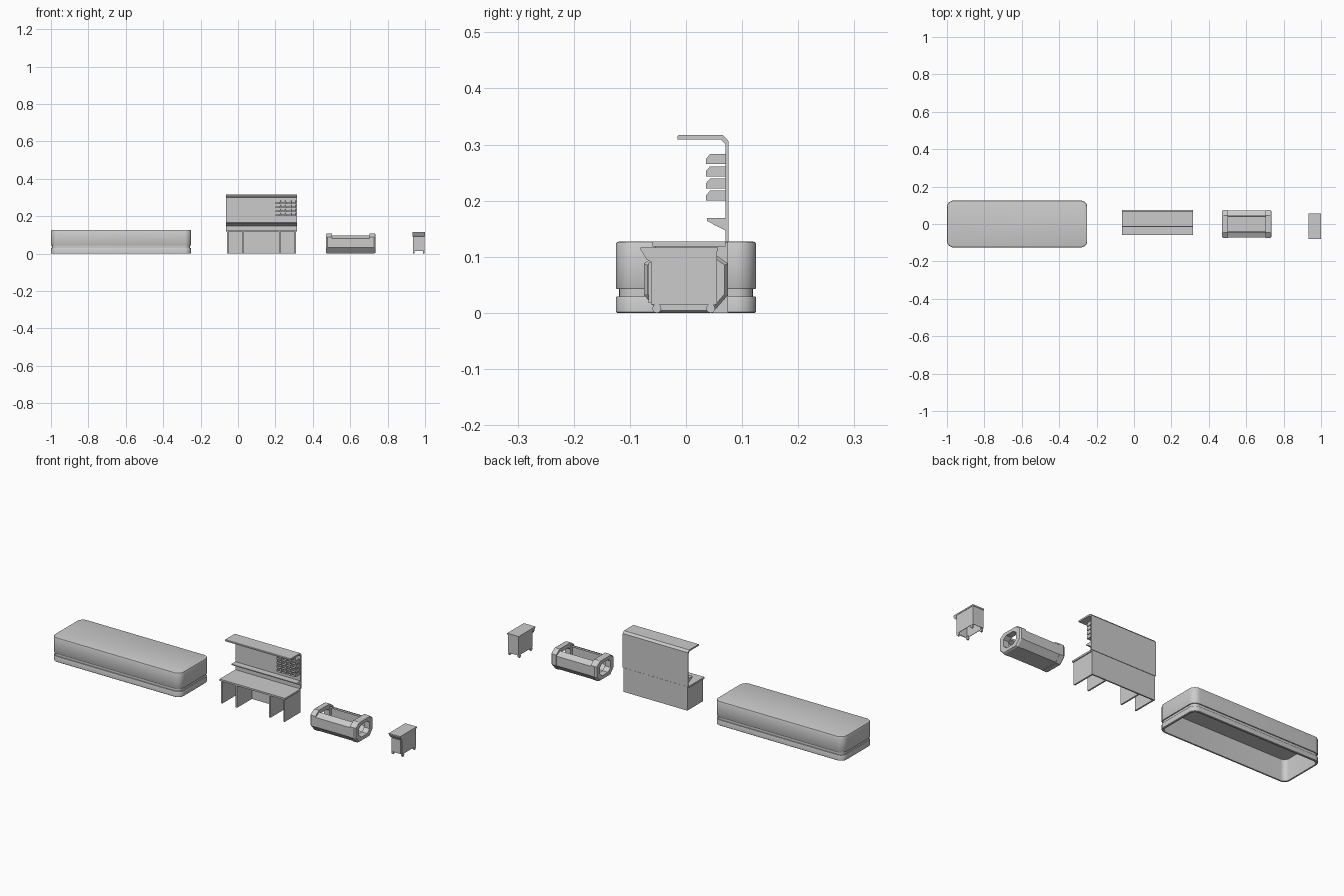
import bpy, bmesh, math
from mathutils import Vector

if "Cube" in bpy.data.objects:
    bpy.data.objects.remove(bpy.data.objects["Cube"])


def finish(name, bm, smooth=False):
    bmesh.ops.recalc_face_normals(bm, faces=bm.faces[:])
    me = bpy.data.meshes.new(name)
    bm.to_mesh(me)
    bm.free()
    ob = bpy.data.objects.new(name, me)
    bpy.context.collection.objects.link(ob)
    if smooth:
        bpy.ops.object.select_all(action='DESELECT')
        ob.select_set(True)
        bpy.context.view_layer.objects.active = ob
        bpy.ops.object.shade_smooth_by_angle(angle=math.radians(30))
    return ob


def loft(name, rings, caps=False, closed=False, smooth=False):
    """Skin a list of equal-length point rings."""
    bm = bmesh.new()
    vs = [[bm.verts.new(p) for p in r] for r in rings]
    n = len(vs[0])
    pairs = list(zip(vs, vs[1:])) + ([(vs[-1], vs[0])] if closed else [])
    for a, b in pairs:
        for i in range(n):
            j = (i + 1) % n
            bm.faces.new((a[i], a[j], b[j], b[i]))
    if caps:
        bm.faces.new(vs[0])
        bm.faces.new(vs[-1])
    return finish(name, bm, smooth)


def prism(name, profile, x0, x1, skip=(), wall=0):
    """Extrude a (y, z) profile along x; skip leaves chosen sides open."""
    bm = bmesh.new()
    a, b = [[bm.verts.new((x, y, z)) for y, z in profile] for x in (x0, x1)]
    n = len(profile)
    for i in range(n):
        j = (i + 1) % n
        if i not in skip:
            bm.faces.new((a[i], a[j], b[j], b[i]))
    bm.faces.new(a)
    bm.faces.new(b)
    ob = finish(name, bm)
    if wall:
        m = ob.modifiers.new("wall", 'SOLIDIFY')
        m.thickness = wall
        m.offset = -1
    return ob


def box(name, x0, x1, y0, y1, z0, z1):
    return prism(name, [(y0, z0), (y1, z0), (y1, z1), (y0, z1)], x0, x1)


# --- Long rounded counter: hollow shell with a shadow groove
def round_rect(cx, hx, hy, r, inset, z, seg=8):
    pts = []
    for k, (sx, sy) in enumerate([(1, 1), (-1, 1), (-1, -1), (1, -1)]):
        for i in range(seg + 1):
            t = math.pi / 2 * (k + i / seg)
            pts.append((cx + sx * (hx - r) + (r - inset) * math.cos(t),
                        sy * (hy - r) + (r - inset) * math.sin(t), z))
    return pts


counter = [(.010, .112), (.010, 0), (.002, 0), (0, .002), (0, .027), (.001, .029),
           (.006, .029), (.006, .043), (.001, .043), (0, .045), (0, .122),
           (.002, .126), (.005, .127)]
loft("long_counter", [round_rect(-.625, .375, .125, .035, i, z) for i, z in counter],
     caps=True, smooth=True)

# --- Workbench: top, upright panels, back, hood and shelf
X0, X1 = -.065, .315
box("bench_top", X0, X1, -.060, .070, .118, .127)
for i, x in enumerate((-.060, .025, .220, .302)):
    box(f"bench_leg_panel_{i}", x, x + .008, -.055, .068, 0, .118)
box("bench_back", -.060, .310, .068, .075, 0, .126)
prism("back_panel_and_hood",
      [(-.015, .309), (.062, .309), (.070, .301), (.070, .127), (.076, .127),
       (.076, .306), (.066, .317), (-.013, .317), (-.015, .315)], X0, X1)
prism("wedge_shelf", [(.070, .147), (.070, .169), (.037, .169), (.037, .164)], X0, X1)

# --- Small open parts bins on the back panel
for row in range(4):
    z = .200 + row * .0217
    for col in range(4):
        x = .200 + col * .028
        prism(f"parts_bin_{row}_{col}",
              [(.070, z), (.036, z), (.036, z + .010), (.043, z + .018), (.070, z + .018)],
              x, x + .025, skip=(2, 3), wall=.0015)

# --- Octagonal tunnel machine: trough body with an open top, and two end rings
CX = .6025
half = [(-.042, .098), (-.073, .082), (-.073, .032), (-.047, .002)]
inner = [(-.042, .088), (-.061, .078), (-.061, .038), (-.040, .014)]


def mirror(p):
    return p + [(-y, z) for y, z in reversed(p)]


trough = mirror(half) + mirror(inner)[::-1]
prism("tunnel_trough", trough, CX - .110, CX + .110)

end_out = mirror([(-.045, .109), (-.075, .088), (-.075, .032), (-.047, 0)])
end_in = mirror([(-.024, .088), (-.044, .074), (-.044, .040), (-.024, .022)])


def section(pts, x, s=1):
    return [(x, y * s, .054 + (z - .054) * s) for y, z in pts]


for side, name in ((-1, "left"), (1, "right")):
    loft(f"tunnel_end_{name}",
         [section(end_out, CX + side * .100), section(end_out, CX + side * .124),
          section(end_out, CX + side * .1325, .92), section(end_in, CX + side * .1325),
          section(end_in, CX + side * .100)], closed=True)

# --- Drawer cabinet: open-bottomed shell, sloped lip top, front and casters
prism("cabinet_body", [(-.062, .015), (-.062, .110), (.055, .110), (.055, .015)],
      .935, .998, skip=(3,), wall=.003)
prism("cabinet_top", [(-.081, .117), (-.081, .113), (-.070, .095), (-.062, .091),
                      (-.062, .110), (.057, .110), (.057, .117)], .933, 1.0)
box("cabinet_drawer_front", .940, .993, -.067, -.061, .018, .090)
for i, x in enumerate((.939, .994)):
    for j, y in enumerate((-.052, .044)):
        rings = [[(x + d, y + .008 * math.cos(math.tau * k / 12),
                   .008 + .008 * math.sin(math.tau * k / 12)) for k in range(12)]
                 for d in (-.004, .004)]
        loft(f"caster_wheel_{i}_{j}", rings, caps=True, smooth=True)
        box(f"caster_fork_{i}_{j}", x - .003, x + .003, y - .005, y + .005, .010, .020)
